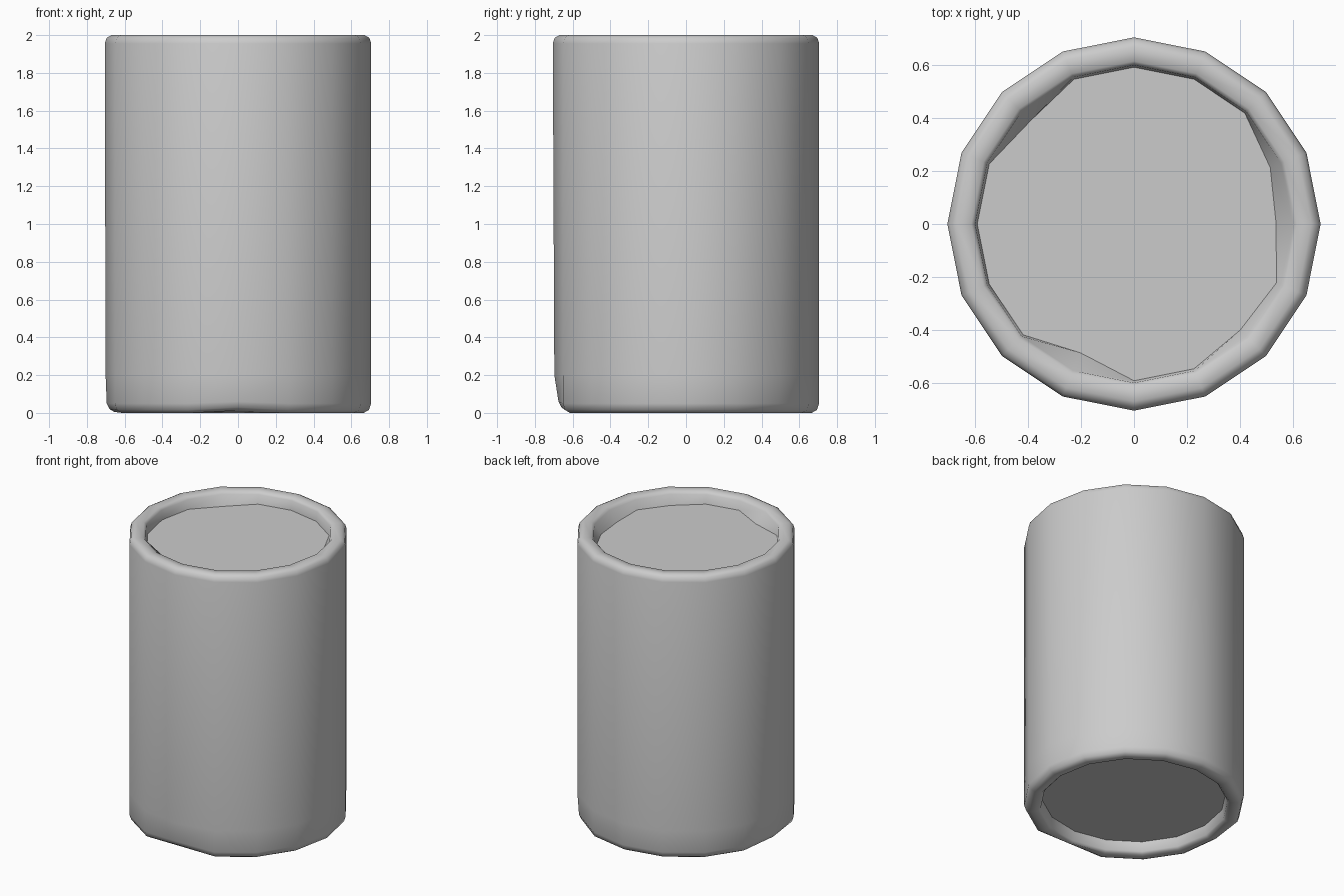
import bpy, bmesh, math

if "Cube" in bpy.data.objects:
    bpy.data.objects.remove(bpy.data.objects["Cube"])

SIDES = 16

# half profile from lower floor, round the rims, to upper floor
PROFILE = [(0.59, 0.085), (0.60, 0.02), (0.615, 0.005), (0.665, 0.0), (0.693, 0.015),
           (0.705, 0.05), (0.705, 0.20), (0.705, 1.955), (0.696, 1.985), (0.67, 2.0),
           (0.615, 1.997), (0.60, 1.98), (0.592, 1.915)]
TOP = len(PROFILE) - 1

# small dents: (profile ring, side number) -> radius change, height change
DENTS = {(TOP, 0): (-0.055, 0), (TOP, 1): (-0.035, 0), (TOP, 15): (-0.01, 0),
         (TOP, 14): (-0.025, 0), (TOP, 11): (-0.065, 0), (TOP, 6): (-0.04, 0),
         (3, 12): (-0.03, 0.012), (4, 12): (-0.033, 0.015), (5, 12): (-0.03, 0.01),
         (6, 12): (-0.008, 0), (3, 8): (-0.01, 0.005), (4, 8): (-0.013, 0.005),
         (5, 8): (-0.01, 0), (6, 8): (-0.004, 0),
         (4, 2): (-0.012, 0.005), (5, 2): (-0.01, 0)}

bm = bmesh.new()
rings = []
for i, (r, z) in enumerate(PROFILE):
    ring = []
    for j in range(SIDES):
        dr, dz = DENTS.get((i, j), (0, 0))
        a = math.tau * j / SIDES
        ring.append(bm.verts.new(((r + dr) * math.cos(a), (r + dr) * math.sin(a), z + dz)))
    rings.append(ring)

# wall and rims
for lower, upper in zip(rings, rings[1:]):
    for j in range(SIDES):
        k = (j + 1) % SIDES
        bm.faces.new((lower[j], lower[k], upper[k], upper[j]))

# recessed end discs
bm.faces.new(rings[-1])
bm.faces.new(rings[0][::-1])
bmesh.ops.recalc_face_normals(bm, faces=bm.faces[:])

mesh = bpy.data.meshes.new("canister")
bm.to_mesh(mesh)
bm.free()
canister = bpy.data.objects.new("canister", mesh)
bpy.context.collection.objects.link(canister)
bpy.context.view_layer.objects.active = canister
canister.select_set(True)
bpy.ops.object.shade_smooth_by_angle(angle=math.radians(50))
